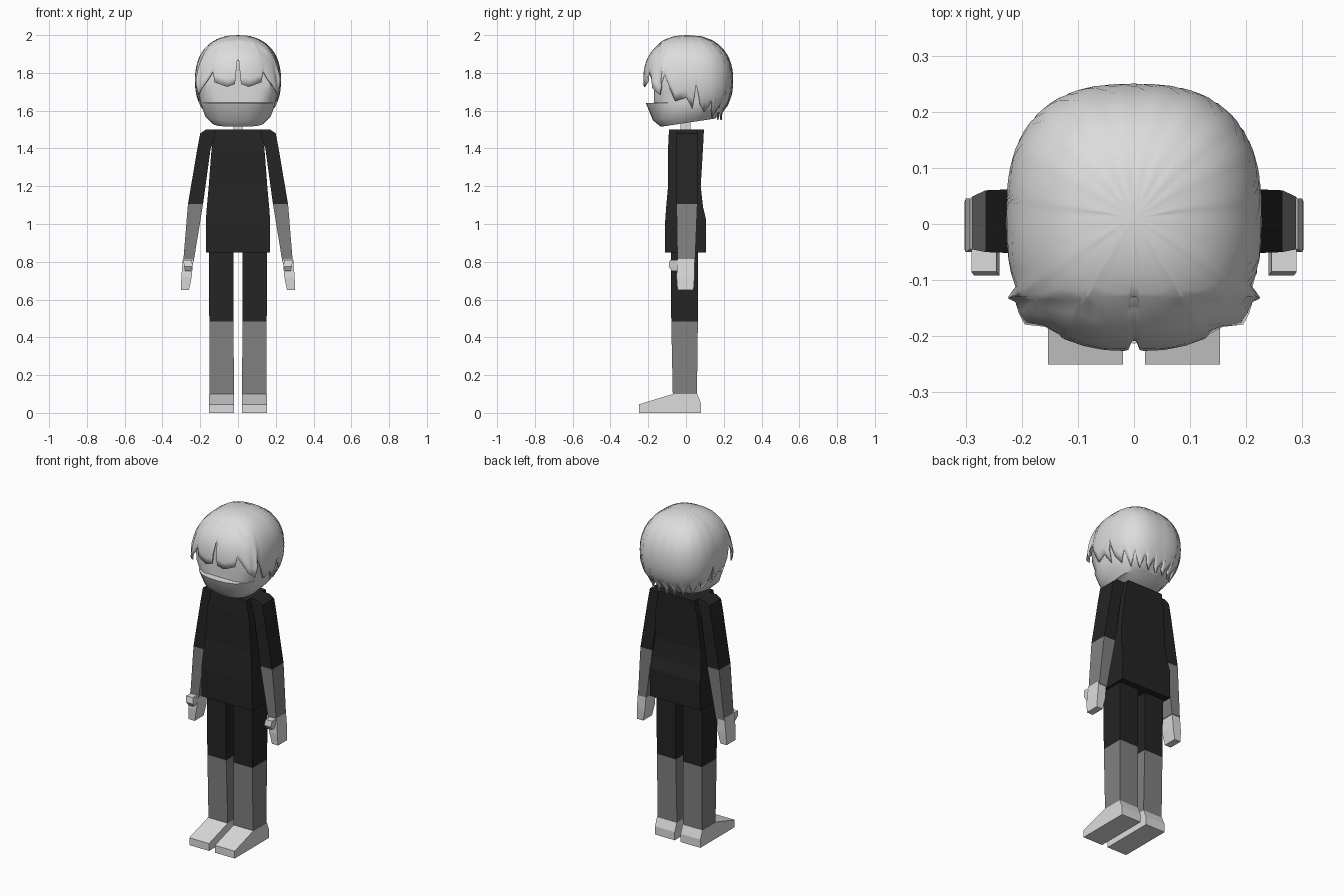
import bpy, bmesh, math

cube = bpy.data.objects.get("Cube")
if cube:
    bpy.data.objects.remove(cube, do_unlink=True)


def material(name, value):
    m = bpy.data.materials.new(name)
    m.use_nodes = True
    color = (value, value, value, 1)
    m.diffuse_color = color
    m.node_tree.nodes["Principled BSDF"].inputs["Base Color"].default_value = color
    return m


pale = material("pale grey", 0.72)
mid = material("mid grey", 0.22)
black = material("soft black", 0.018)


def finish(name, bm, mats, mirror=False, smooth=None):
    bmesh.ops.recalc_face_normals(bm, faces=bm.faces)
    mesh = bpy.data.meshes.new(name)
    bm.to_mesh(mesh)
    bm.free()
    ob = bpy.data.objects.new(name, mesh)
    bpy.context.collection.objects.link(ob)
    for m in mats:
        mesh.materials.append(m)
    if mirror:
        ob.modifiers.new("Mirror", "MIRROR")
    if smooth:
        bpy.ops.object.select_all(action="DESELECT")
        ob.select_set(True)
        bpy.context.view_layer.objects.active = ob
        bpy.ops.object.shade_smooth_by_angle(angle=math.radians(smooth))
    return ob


def loft(bm, rings):
    """Bridge closed rings of points and cap both ends."""
    loops = [[bm.verts.new(p) for p in ring] for ring in rings]
    for a, b in zip(loops, loops[1:]):
        for i in range(len(a)):
            j = (i + 1) % len(a)
            bm.faces.new((a[i], a[j], b[j], b[i]))
    bm.faces.new(loops[0])
    bm.faces.new(loops[-1])


def block(name, levels, mats, split=None, mirror=False):
    """Stack of rectangles (z, x0, x1, y0, y1); faces below split use slot 1."""
    bm = bmesh.new()
    loft(bm, [[(x0, y0, z), (x1, y0, z), (x1, y1, z), (x0, y1, z)]
              for z, x0, x1, y0, y1 in levels])
    if split:
        for f in bm.faces:
            f.material_index = int(f.calc_center_median().z < split)
    return finish(name, bm, mats, mirror)


# Shirt, neck and limbs
block("shirt", [(1.5, -.12, .12, -.09, .095), (1.4, -.14, .14, -.095, .09),
                (1.2, -.155, .155, -.095, .078), (1.09, -.165, .165, -.105, .09),
                (1.02, -.17, .17, -.11, .107), (.85, -.17, .17, -.11, .105)], [black])
block("neck", [(1.58, -.025, .025, -.03, .025), (1.45, -.025, .025, -.03, .025)], [pale])
block("arms", [(1.5, .1, .17, -.05, .06), (1.48, .11, .2, -.052, .062),
               (1.4, .145, .215, -.052, .062), (1.105, .185, .265, -.05, .06),
               (.8, .235, .29, -.045, .048)], [black, mid], 1.1, True)
block("hands", [(.815, .237, .292, -.045, .045), (.72, .245, .3, -.05, .045),
                (.65, .26, .302, -.045, .04)], [pale], mirror=True)
block("thumbs", [(.81, .245, .29, -.085, -.03), (.775, .24, .285, -.092, -.03),
                 (.75, .25, .28, -.075, -.03)], [pale], mirror=True)
block("legs", [(.9, .025, .155, -.08, .065), (.485, .025, .152, -.078, .063),
               (.1, .02, .15, -.07, .058)], [black, mid], .48, True)

# Shoes from a side profile
bm = bmesh.new()
side = [(-.25, 0), (.08, 0), (.08, .05), (.06, .1), (-.07, .1), (-.25, .045)]
loft(bm, [[(x, y, z) for y, z in side] for x in (.02, .153)])
finish("shoes", bm, [pale], mirror=True)

# Rounded skull shape shared by the head and the hair
CZ, CY, RX, RY, RZ = 1.76, .01, .228, .24, .24


def girth(z):
    return max(0, 1 - (abs(z - CZ) / RZ) ** 2.3) ** (1 / 2.3)


def around(deg, z, scale):
    s, c = math.sin(math.radians(deg)), math.cos(math.radians(deg))
    r = scale / ((abs(s) / RX) ** 2.6 + (abs(c) / RY) ** 2.6) ** (1 / 2.6)
    return [r * s, CY - r * c, z]


# Head with a recessed face above a jutting jaw
STEPS = range(0, 360, 15)
rings = []
for scale, base in ((.6, 1.535), (.77, 1.575)):
    ring = [around(a, 0, scale) for a in STEPS]
    for p in ring:
        p[2] = base + .15 * p[1]
    rings.append(ring)
jaw = [around(a, 1.64, girth(1.64) * .96) for a in STEPS]
for p in jaw:
    if p[1] < -.1:
        p[1] *= 1.07
rings.append(jaw)
for z in (1.642, 1.7, 1.76, 1.83, 1.9, 1.95, 1.98):
    ring = [around(a, z, girth(z) * .955) for a in STEPS]
    for p in ring:
        p[1] = max(p[1], -.17)
    rings.append(ring)
bm = bmesh.new()
loft(bm, rings)
finish("head", bm, [pale], smooth=40)

# Hair: lock tips and notches as (angle from the front, height)
tips = [(1, 1.87), (4, 1.74), (14, 1.725), (30, 1.75), (33, 1.81), (46, 1.72),
        (55, 1.68), (60, 1.79), (72, 1.65), (88, 1.67), (97, 1.61), (101, 1.74),
        (108, 1.63), (117, 1.59), (124, 1.65), (133, 1.56), (140, 1.64),
        (148, 1.55), (156, 1.63), (164, 1.55), (172, 1.62), (179, 1.55)]
half = []
for (a, z), (b, w) in zip(tips, tips[1:]):
    half += [(a, z), ((a + b) / 2, (z + w) / 2)]
half.append(tips[-1])
columns = [(-a, z) for a, z in reversed(half)] + half

bm = bmesh.new()
crown = bm.verts.new((0, CY, CZ + RZ))
ROWS = 10
grid = []
for a, low in columns:
    column = []
    for k in range(1, ROWS + 1):
        t = k / ROWS
        # even steps down the curve of the skull
        tilt = math.acos((low - CZ) / RZ) * t
        z = CZ + RZ * math.cos(tilt)
        g = girth(z) if z > CZ else max(.75, girth(z))
        if 40 < abs(a) < 59:
            g *= 1 + .1 * t ** 4
        column.append(bm.verts.new(around(a, z, g)))
    grid.append(column)
for i, c in enumerate(grid):
    d = grid[(i + 1) % len(grid)]
    bm.faces.new((crown, c[0], d[0]))
    for k in range(ROWS - 1):
        bm.faces.new((c[k], c[k + 1], d[k + 1], d[k]))

# Crease where the fringe tucks under the cap
bmesh.ops.bisect_plane(bm, geom=bm.verts[:] + bm.edges[:] + bm.faces[:],
                       plane_co=(0, -.13, 0), plane_no=(0, 1, 0))
for v in bm.verts:
    if v.co.y < -.132:
        v.co.x *= .98
        v.co.y *= .985
        v.co.z = CZ + (v.co.z - CZ) * .97
hair = finish("hair", bm, [pale], smooth=50)
thick = hair.modifiers.new("Thickness", "SOLIDIFY")
thick.thickness = .008
thick.offset = -1
